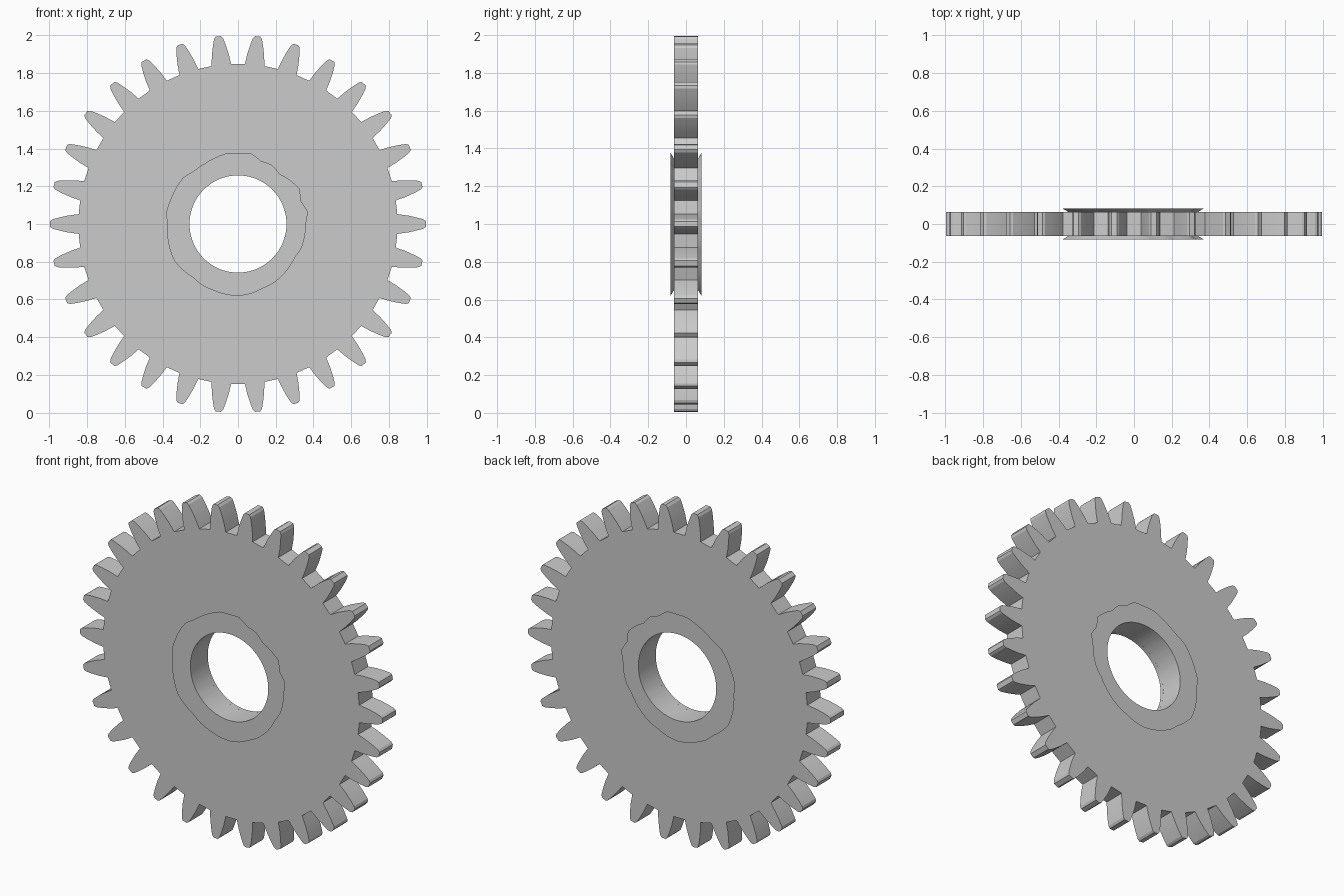
import bpy, bmesh
from math import sin, cos, pi, radians, asin

if "Cube" in bpy.data.objects:
    bpy.data.objects.remove(bpy.data.objects["Cube"])

TEETH = 30
BORE = 0.257
HALF_THICK = 0.063
COLLAR_FACE = 0.082
STRETCH = 1.003

grey = bpy.data.materials.new("steel grey")
grey.use_nodes = True
colour = (0.6, 0.6, 0.6, 1)
grey.diffuse_color = colour
grey.node_tree.nodes["Principled BSDF"].inputs["Base Color"].default_value = colour


def loft(name, rings):
    """Skin (polar points, y) rings into a closed tube-like solid."""
    bm = bmesh.new()
    loops = [[bm.verts.new((r * cos(a), y, 1 + STRETCH * r * sin(a))) for a, r in pts]
             for pts, y in rings]
    count = len(loops[0])
    for k, loop in enumerate(loops):
        following = loops[(k + 1) % len(loops)]
        for i in range(count):
            j = (i + 1) % count
            bm.faces.new((loop[i], loop[j], following[j], following[i]))
    bmesh.ops.recalc_face_normals(bm, faces=bm.faces)
    mesh = bpy.data.meshes.new(name)
    bm.to_mesh(mesh)
    bm.free()
    mesh.materials.append(grey)
    obj = bpy.data.objects.new(name, mesh)
    bpy.context.collection.objects.link(obj)
    bpy.ops.object.select_all(action="DESELECT")
    obj.select_set(True)
    bpy.context.view_layer.objects.active = obj
    bpy.ops.object.shade_smooth_by_angle(angle=radians(20))
    return obj


def circle(like, radius):
    return [(a, radius) for a, _ in like]


# Toothed wheel: one curved flank (radius, half width), mirrored and repeated
flank = [(0.846, 0.052), (0.9, 0.045), (0.95, 0.034), (0.985, 0.024), (0.997, 0.014)]
half = [(asin(w / r), r) for r, w in flank]
tooth = [(-a, r) for a, r in half] + [(a, r) for a, r in reversed(half)]
outline = [(a + 2 * pi * t / TEETH, r) for t in range(TEETH) for a, r in tooth]
bore = circle(outline, BORE)
loft("gear_wheel", [(outline, -HALF_THICK), (outline, HALF_THICK),
                    (bore, HALF_THICK), (bore, -HALF_THICK)])

# Ragged, undercut collar around the bore on each face (radii in thousandths)
ragged = [360, 375, 355, 375, 360, 345, 360, 355, 380, 375, 378, 370,
          365, 365, 380, 380, 380, 385, 375, 380, 385, 390, 380, 370,
          375, 375, 378, 380, 375, 365, 365, 360, 355, 350, 360, 360]
rim = []
for i, r in enumerate(ragged):
    following = ragged[(i + 1) % len(ragged)]
    step = 2 * pi / len(ragged)
    rim += [(i * step, r / 1000), ((i + 0.5) * step, (r + following) / 2000)]
foot = [(a, r * 0.9) for a, r in rim]
hole = circle(rim, BORE)
for name, side in (("front_collar", -1), ("back_collar", 1)):
    face, base = side * COLLAR_FACE, side * (HALF_THICK - 0.003)
    loft(name, [(rim, face), (foot, base), (hole, base), (hole, face)])
